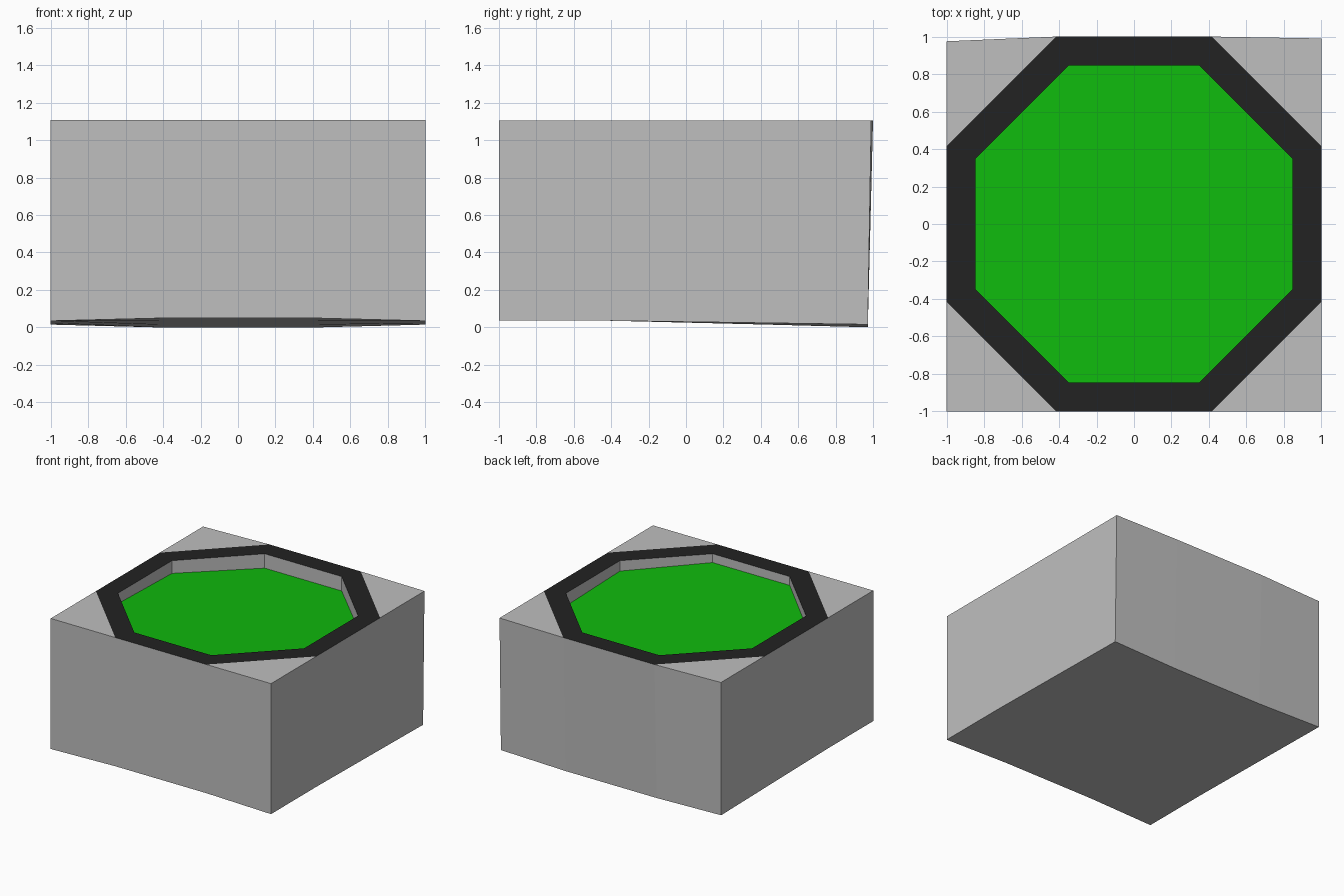
import bpy
import bmesh
from mathutils import Vector

cube = bpy.data.objects.get("Cube")
if cube:
    bpy.data.objects.remove(cube, do_unlink=True)

TOP = 1.106          # height of the flat top
SIDE = 0.414         # half side of an octagon with apothem 1
INNER = 0.845        # apothem of the recess
STEPS = [-1, -SIDE, SIDE, 1]


def material(name, rgb):
    mat = bpy.data.materials.new(name)
    mat.use_nodes = True
    mat.diffuse_color = (*rgb, 1)
    bsdf = mat.node_tree.nodes["Principled BSDF"]
    bsdf.inputs["Base Color"].default_value = (*rgb, 1)
    return mat


GREY = material("grey", (0.52, 0.52, 0.52))
BLACK = material("black", (0.016, 0.016, 0.016))
GREEN = material("green", (0.005, 0.49, 0.004))


def build(name, mat, faces):
    """Make a flat shaded object from a list of polygons, welding shared corners."""
    bm = bmesh.new()
    for pts in faces:
        bm.faces.new([bm.verts.new(p) for p in pts])
    bmesh.ops.remove_doubles(bm, verts=bm.verts, dist=0.0001)
    mesh = bpy.data.meshes.new(name)
    bm.to_mesh(mesh)
    bm.free()
    mesh.materials.append(mat)
    obj = bpy.data.objects.new(name, mesh)
    bpy.context.collection.objects.link(obj)


def top_point(x, y):
    """Top outline, with slightly drawn-in back corners."""
    if y == 1 and abs(x) == 1:
        y = 0.975 if x < 0 else 0.99
    return Vector((x, y, TOP))


def base_point(x, y):
    """Gently bowed underside that drops towards the back."""
    if abs(x) == 1:
        z = 0.035 - 0.014 * max(0, y + SIDE)
    else:
        z = 0.025 * (1 - y)
    return Vector((x, 0.972 if y == 1 else y, z))


def recess_point(x, y):
    """Recess floor, tilted a little to the back."""
    return Vector((x, y, TOP - 0.095 - 0.027 * y))


# Outline, counter-clockwise from the front right corner
outline = ([(s, -1) for s in STEPS[:3]] + [(1, s) for s in STEPS[:3]]
           + [(-s, 1) for s in STEPS[:3]] + [(-1, -s) for s in STEPS[:3]])
octagon = [p for p in outline if abs(p[0]) != abs(p[1])]
rim_out = [top_point(*p) for p in octagon]
rim_in = [Vector((x * INNER, y * INNER, TOP)) for x, y in octagon]
floor = [recess_point(p.x, p.y) for p in rim_in]

# Block: outer walls, underside, top corners and recess walls
block = []
for i, p in enumerate(outline):
    q = outline[(i + 1) % 12]
    block.append([base_point(*p), base_point(*q), top_point(*q), top_point(*p)])
    if i % 3 == 0:
        block.append([top_point(*outline[i - 1]), top_point(*p), top_point(*q)])
for x0, x1 in zip(STEPS, STEPS[1:]):
    for y0, y1 in zip(STEPS, STEPS[1:]):
        block.append([base_point(x0, y0), base_point(x0, y1),
                      base_point(x1, y1), base_point(x1, y0)])
ring = []
for i in range(8):
    j = (i + 1) % 8
    block.append([floor[j], floor[i], rim_in[i], rim_in[j]])
    ring.append([rim_out[i], rim_out[j], rim_in[j], rim_in[i]])

build("block", GREY, block)
build("octagonal_rim", BLACK, ring)
build("recess_floor", GREEN, [floor])
